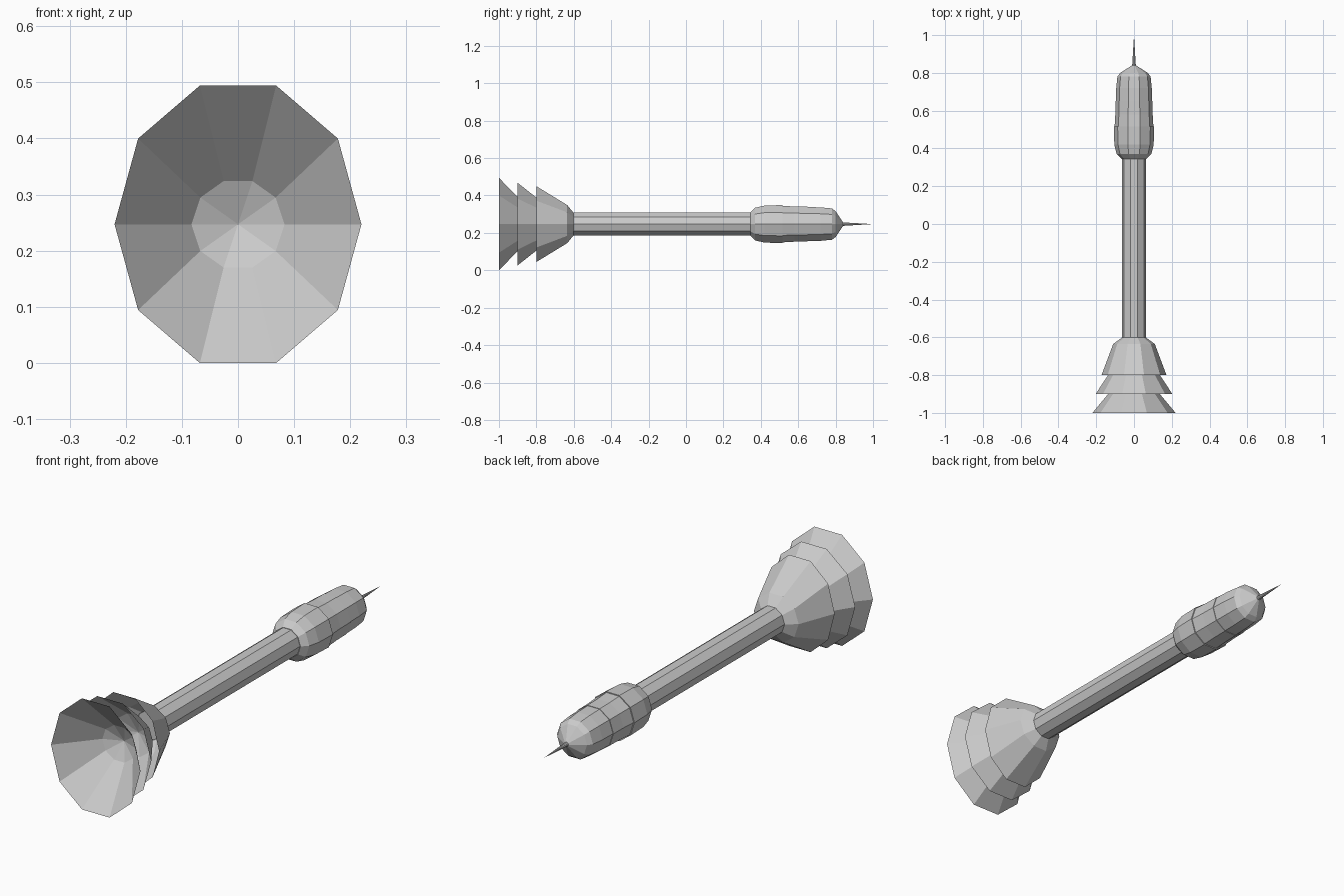
import bpy, bmesh
from math import cos, sin, pi

if "Cube" in bpy.data.objects:
    bpy.data.objects.remove(bpy.data.objects["Cube"])

SIDES = 10
AXIS_Z = 0.247


def lathe(name, rings):
    """Flat-faced decagonal skin along y; rings are (y, x radius, z radius), radius 0 makes a point."""
    bm = bmesh.new()
    loops = []
    for y, rx, rz in rings:
        if rx == 0:
            loops.append([bm.verts.new((0, y, AXIS_Z))])
        else:
            loops.append([bm.verts.new((rx * cos(2 * pi * i / SIDES), y,
                                        AXIS_Z + rz * sin(2 * pi * i / SIDES)))
                          for i in range(SIDES)])
    for a, b in zip(loops, loops[1:]):
        for i in range(SIDES):
            j = (i + 1) % SIDES
            quad = [a[i % len(a)], a[j % len(a)], b[j % len(b)], b[i % len(b)]]
            bm.faces.new(list(dict.fromkeys(quad)))
    bmesh.ops.recalc_face_normals(bm, faces=bm.faces)
    mesh = bpy.data.meshes.new(name)
    bm.to_mesh(mesh)
    bm.free()
    obj = bpy.data.objects.new(name, mesh)
    bpy.context.collection.objects.link(obj)
    return obj


def round_part(name, profile):
    return lathe(name, [(y, r, r) for y, r in profile])


# Three nested open cups, the front one closed at a shallow point
lathe("front_cup", [(-1.0, 0.22, 0.26), (-0.835, 0.083, 0.081), (-0.80, 0, 0)])
lathe("middle_cup", [(-0.9, 0.203, 0.232), (-0.735, 0.095, 0.095), (-0.70, 0, 0)])
lathe("rear_cup", [(-0.8, 0.172, 0.213), (-0.635, 0.11, 0.107), (-0.60, 0.062, 0.062)])

# Long shaft
round_part("shaft", [(-0.62, 0), (-0.62, 0.064), (0.36, 0.064), (0.36, 0)])

# Grip in three stepped segments
round_part("grip_lower", [(0.345, 0), (0.345, 0.066), (0.37, 0.092), (0.42, 0.104),
                          (0.515, 0.107), (0.515, 0)])
round_part("grip_middle", [(0.505, 0), (0.51, 0.103), (0.58, 0.099),
                           (0.65, 0.098), (0.65, 0)])
round_part("grip_upper", [(0.64, 0), (0.645, 0.096), (0.72, 0.094), (0.78, 0.088),
                          (0.80, 0.073), (0.84, 0.01), (0.84, 0)])

# Needle tip
round_part("needle", [(0.82, 0), (0.82, 0.011), (0.90, 0.006), (1.0, 0)])
